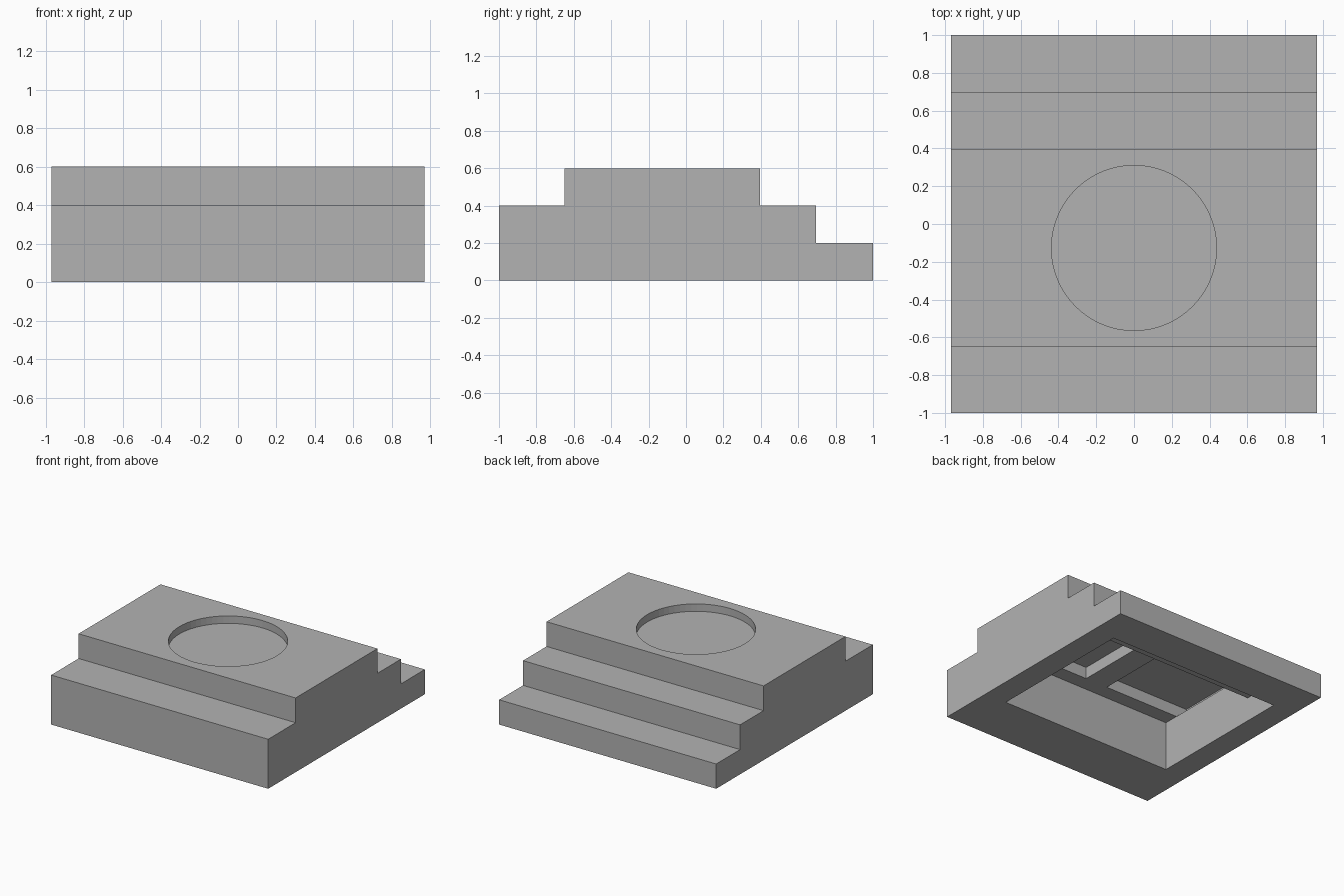
import bpy
import bmesh

cube = bpy.data.objects.get("Cube")
if cube:
    bpy.data.objects.remove(cube, do_unlink=True)

grey = bpy.data.materials.new("plain grey")
grey.use_nodes = True
colour = (0.45, 0.45, 0.45, 1)
grey.diffuse_color = colour
grey.node_tree.nodes["Principled BSDF"].inputs["Base Color"].default_value = colour


def finish(name, bm):
    bmesh.ops.recalc_face_normals(bm, faces=bm.faces)
    mesh = bpy.data.meshes.new(name)
    bm.to_mesh(mesh)
    bm.free()
    mesh.materials.append(grey)
    obj = bpy.data.objects.new(name, mesh)
    bpy.context.collection.objects.link(obj)
    return obj


def extrude_profile(name, profile, x0, x1):
    """Sweep a closed (y, z) outline from x0 to x1."""
    bm = bmesh.new()
    face = bm.faces.new([bm.verts.new((x0, y, z)) for y, z in profile])
    new = bmesh.ops.extrude_face_region(bm, geom=[face])["geom"]
    verts = [v for v in new if isinstance(v, bmesh.types.BMVert)]
    bmesh.ops.translate(bm, verts=verts, vec=(x1 - x0, 0, 0))
    return finish(name, bm)


def cut(body, cutter):
    cutter.hide_render = True
    cutter.display_type = 'WIRE'
    cutter.hide_set(True)
    mod = body.modifiers.new(cutter.name, 'BOOLEAN')
    mod.operation = 'DIFFERENCE'
    mod.solver = 'EXACT'
    mod.object = cutter


# Stepped block: one step at the front, two at the back
body = extrude_profile("stepped_base", [
    (-1, 0), (1, 0), (1, 0.2), (0.695, 0.2), (0.695, 0.4), (0.395, 0.4),
    (0.395, 0.6), (-0.65, 0.6), (-0.65, 0.4), (-1, 0.4)], -0.97, 0.97)

# Hollow underside, lower beneath the back step
cut(body, extrude_profile("underside_cavity_cutter", [
    (-0.555, -0.1), (0.688, -0.1), (0.688, 0.195), (0.388, 0.195),
    (0.388, 0.4), (-0.555, 0.4)], -0.775, 0.775))

# Two pockets in the cavity ceiling, either side of a central rib
for side, inner, outer in (("right", -0.1, -0.87), ("left", 0.1, 0.87)):
    # The overhang beyond the cavity walls exists only above the ceiling level
    cut(body, extrude_profile(side + "_pocket_cutter", [
        (-0.433, 0.4), (0.135, 0.4), (0.135, 0.495), (-0.433, 0.495)],
        inner, outer))

# Shallow round recess in the top
bm = bmesh.new()
bmesh.ops.create_cone(bm, cap_ends=True, segments=64, radius1=0.437,
                      radius2=0.437, depth=0.2)
recess = finish("round_recess_cutter", bm)
recess.location = (0, -0.127, 0.64)
cut(body, recess)
